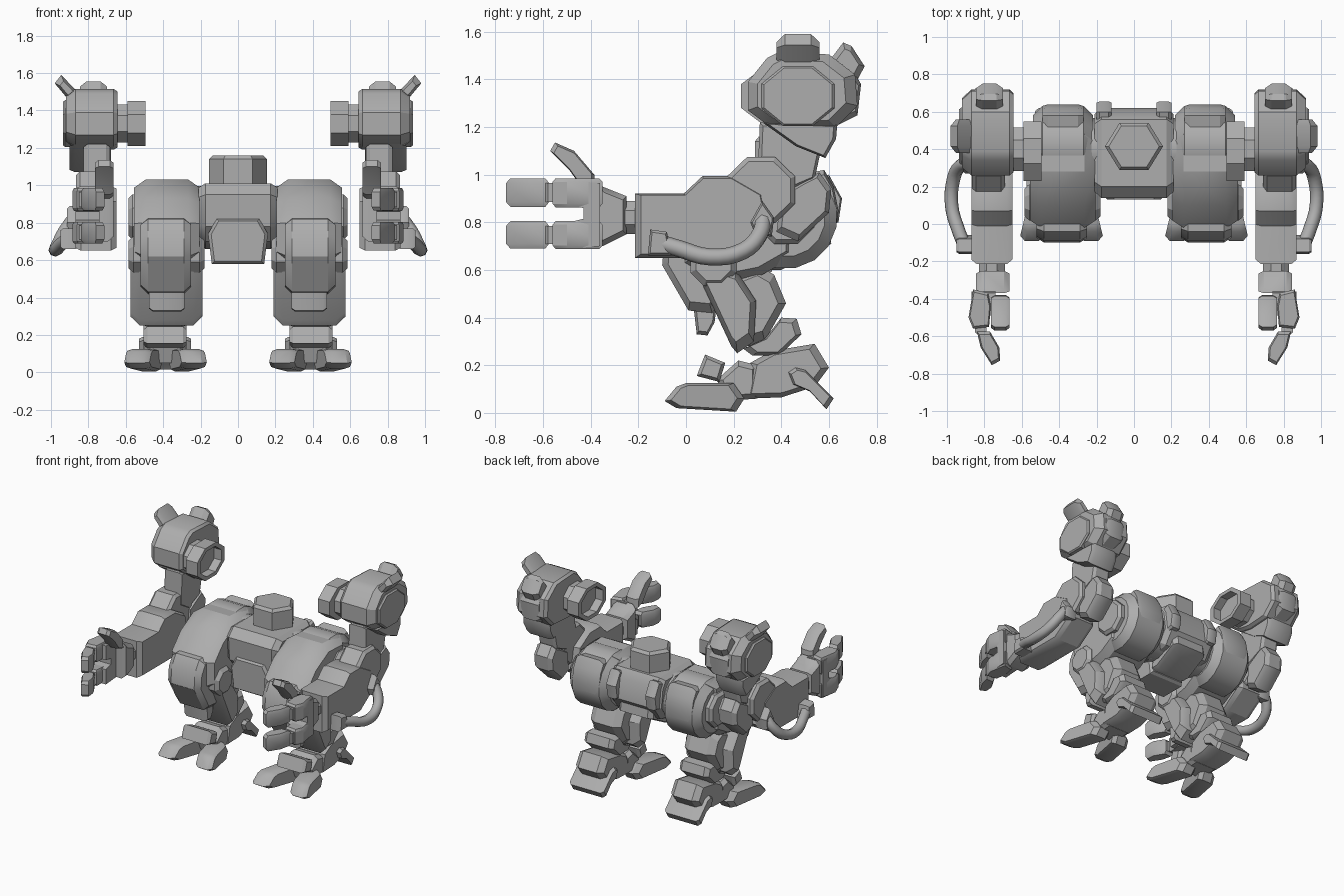
import bpy, bmesh, math
from mathutils import Vector

grey = bpy.data.materials.new("mid_grey")
grey.diffuse_color = (0.42, 0.42, 0.42, 1)


def finish(name, bm, mirror):
    bmesh.ops.recalc_face_normals(bm, faces=bm.faces)
    me = bpy.data.meshes.new(name)
    bm.to_mesh(me)
    bm.free()
    me.materials.append(grey)
    ob = bpy.data.objects.new(name, me)
    bpy.context.collection.objects.link(ob)
    if mirror:
        ob.modifiers.new("mirror", 'MIRROR')
    return ob


def prism(name, prof, a, b, axis='x', c=0.03, c2=None, mirror=True, shear=0.0):
    """Extrude a profile along an axis, with chamfered end caps (c at a, c2 at b)."""
    c2 = c if c2 is None else c2
    n = len(prof)
    cu, cv = sum(p[0] for p in prof) / n, sum(p[1] for p in prof) / n
    r = max(math.hypot(p[0] - cu, p[1] - cv) for p in prof)
    rings = [(a, 1)] if c == 0 else [(a, 1 - c / r), (a + c, 1)]
    rings += [(b, 1)] if c2 == 0 else [(b - c2, 1), (b, 1 - c2 / r)]
    bm = bmesh.new()
    rows = []
    for w, s in rings:
        row = []
        for u, v in prof:
            u, v = cu + (u - cu) * s, cv + (v - cv) * s
            co = {'x': (w, u, v), 'y': (u, w, v), 'z': (u, v, w)}[axis]
            row.append(bm.verts.new((co[0] + shear * (co[1] - 0.2), co[1], co[2])))
        rows.append(row)
    for r0, r1 in zip(rows, rows[1:]):
        for i in range(n):
            j = (i + 1) % n
            bm.faces.new((r0[i], r0[j], r1[j], r1[i]))
    bm.faces.new(rows[0])
    bm.faces.new(rows[-1])
    return finish(name, bm, mirror)


def ngon(u, v, ru, rv, n, turn=0.5):
    return [(u + ru * math.cos(math.tau * (i + turn) / n),
             v + rv * math.sin(math.tau * (i + turn) / n)) for i in range(n)]


def box(u0, u1, v0, v1):
    return [(u0, v0), (u1, v0), (u1, v1), (u0, v1)]


def tube_ring(name, c, ry, rz, x0, x1, wall, depth, n=8):
    """Open socket: outer wall, rim and recessed floor, opening toward x0."""
    bm = bmesh.new()
    rows = []
    for x, k in ((x1, 1), (x0, 1), (x0, 1 - wall), (x0 + depth, 1 - wall)):
        rows.append([bm.verts.new((x, u, v)) for u, v in ngon(c[0], c[1], ry * k, rz * k, n)])
    for r0, r1 in zip(rows, rows[1:]):
        for i in range(n):
            bm.faces.new((r0[i], r0[(i + 1) % n], r1[(i + 1) % n], r1[i]))
    bm.faces.new(rows[0])
    bm.faces.new(rows[-1])
    return finish(name, bm, True)


# Pelvis
prism("pelvis", [(.14, .95), (.20, 1.01), (.56, 1.01), (.60, .95), (.62, .80), (.55, .70),
                 (.38, .66), (.22, .70), (.15, .78)], -.21, .21, c=.035, mirror=False)
prism("pelvis_axle", ngon(.40, .83, .17, .17, 16), -.28, .28, c=0, mirror=False)
prism("pelvis_front_plate", [(-.16, .74), (-.115, .82), (.115, .82), (.16, .74), (.14, .58), (-.14, .58)],
      .13, .36, axis='y', c=.02, mirror=False)
prism("pelvis_rear_plate", [(.34, .60), (.40, .60), (.61, .71), (.60, .78), (.36, .72)], -.14, .14, mirror=False)
prism("waist_post", ngon(.0, .415, .155, .145, 6, 0), .99, 1.16, axis='z', c=0, c2=.02, mirror=False)
prism("rear_tab", [(.54, .98), (.60, 1.0), (.655, .90), (.64, .80), (.57, .78)], .12, .20, c=.015)

# Hips and thighs
prism("hip_barrel", ngon(.42, .82, .215, .215, 16), .22, .54, c=.05)
prism("hip_side_disc", ngon(.42, .83, .13, .13, 8), .52, .585, c=.02)
prism("hip_rear_cover", [(.48, 1.0), (.58, 1.02), (.62, .95), (.64, .85), (.63, .78), (.50, .68)], .27, .49)
prism("thigh", [(.48, 1.02), (.28, 1.03), (.10, .93), (-.02, .80), (-.02, .62), (.12, .54), (.32, .58),
                (.46, .66)], .205, .555, c=.06)
prism("knee_pad", [(.10, .83), (-.04, .82), (-.09, .74), (-.10, .62), (.01, .43), (.11, .42), (.20, .55),
                   (.18, .74)], .25, .52, c=.04)
prism("knee_lower_tab", [(.03, .46), (.045, .33), (.09, .325), (.12, .38), (.13, .46)], .285, .475, c=.02)
prism("knee_axle", ngon(.115, .63, .105, .105, 8), .18, .585, c=.025)

# Lower legs
prism("shin", [(.05, .58), (.19, .28), (.215, .25), (.285, .30), (.295, .47), (.21, .60), (.12, .63)],
      .19, .575, c=.05)
prism("calf", [(.20, .58), (.30, .62), (.37, .58), (.42, .46), (.33, .30), (.26, .28), (.20, .40)],
      .26, .51, c=.05)
prism("ankle", [(.24, .27), (.28, .24), (.39, .24), (.485, .33), (.465, .395), (.40, .40), (.33, .31)],
      .27, .51, c=.03)

# Feet
prism("foot_heel", [(.27, .21), (.36, .26), (.54, .29), (.60, .19), (.54, .11), (.40, .065), (.24, .06)],
      .275, .505, c=.04)
prism("heel_spur", [(.43, .17), (.46, .19), (.50, .18), (.62, .06), (.59, .015), (.52, .09), (.45, .12)],
      .25, .53, c=.02)
prism("foot_bridge", [(.13, .14), (.22, .22), (.30, .20), (.30, .06), (.16, .05)], .28, .50, c=.03)
prism("toe_flap", [(.045, .155), (.08, .245), (.165, .21), (.14, .13)], .275, .505, c=.02)
toe = [(-.09, .05), (-.04, .11), (.0, .125), (.20, .125), (.245, .06), (.21, .005), (-.04, .02)]
prism("toe_inner", toe, .23, .365, c=.03, shear=.24)
prism("toe_outer", toe, .41, .545, c=.03, shear=-.24)

# Shoulders
prism("shoulder", [(.26, 1.39), (.34, 1.49), (.39, 1.515), (.60, 1.505), (.71, 1.42), (.72, 1.29),
                   (.63, 1.20), (.45, 1.19), (.34, 1.21), (.26, 1.27)], .645, .92, c=.02, c2=.05)
prism("shoulder_lower", [(.32, 1.22), (.635, 1.21), (.63, 1.15), (.585, 1.07), (.46, 1.12)], .68, .90, c=.03)
prism("shoulder_side_plate", ngon(.47, 1.33, .165, .135, 8), .88, .935, c=.01)
prism("shoulder_fin", [(.85, 1.49), (.90, 1.45), (.98, 1.545), (.945, 1.59)], .38, .56, axis='y', c=.035)
prism("shoulder_knob", [(.58, 1.45), (.66, 1.555), (.695, 1.54), (.75, 1.455), (.71, 1.38)], .70, .845, c=.035)
prism("shoulder_rear_block", [(.60, 1.46), (.70, 1.44), (.735, 1.38), (.72, 1.25), (.62, 1.20)], .70, .85, c=.03)
tube_ring("shoulder_socket", (.39, 1.33), .172, .13, .495, .59, .22, .06)
prism("shoulder_neck", ngon(.40, 1.33, .125, .11, 8), .57, .67, c=0)

# Upper arms and elbows
prism("upper_arm", [(.31, 1.22), (.30, .98), (.40, .92), (.54, .98), (.57, 1.12), (.52, 1.22)], .685, .825, c=.02)
prism("elbow_disc", ngon(.315, .935, .155, .15, 8), .69, .865, c=.02)
prism("elbow_guard", [(.40, .92), (.50, .98), (.56, 1.01), (.61, .94), (.60, .84), (.47, .72), (.38, .76)],
      .68, .83, c=.03)
prism("elbow_hose_mount", [(.27, .80), (.32, .89), (.37, .82), (.36, .74), (.29, .75)], .82, .915, c=.015)

# Forearms
prism("forearm", [(-.215, .92), (-.01, .92), (.07, .995), (.20, .995), (.33, .92), (.36, .76), (.20, .65),
                  (-.215, .65)], .65, .87, c=.03)
prism("hose_socket", [(-.16, .66), (-.15, .77), (-.08, .76), (-.06, .66)], .85, .95, c=.015)

# Hose swinging outward beside each forearm
path = [(.90, -.13, .72), (.94, -.03, .69), (.975, .10, .655), (.965, .24, .68), (.93, .31, .75), (.88, .325, .82)]
cu = bpy.data.curves.new("hose", 'CURVE')
cu.dimensions = '3D'
cu.bevel_depth, cu.bevel_resolution, cu.resolution_u = .036, 2, 4
cu.use_fill_caps = True
sp = cu.splines.new('BEZIER')
sp.bezier_points.add(len(path) - 1)
for p, co in zip(sp.bezier_points, path):
    p.co = Vector(co)
    p.handle_left_type = p.handle_right_type = 'AUTO'
cu.materials.append(grey)
hose = bpy.data.objects.new("hose", cu)
bpy.context.collection.objects.link(hose)
hose.modifiers.new("mirror", 'MIRROR')

# Hands
prism("wrist", ngon(.76, .82, .075, .075, 8), -.28, -.20, axis='y', c=0)
prism("palm", [(-.37, .97), (-.35, .95), (-.25, .91), (-.25, .75), (-.35, .70), (-.37, .70)], .665, .845, c=.03)
prism("knuckle_block", [(-.49, .975), (-.36, .965), (-.36, .70), (-.49, .69), (-.49, .80), (-.43, .815),
                        (-.43, .86), (-.49, .87)], .74, .87, c=0)
for tag, z0, z1 in (("upper", .865, .985), ("lower", .69, .805)):
    prism(tag + "_finger_base", [(.78, -.37), (.86, -.35), (.885, -.50), (.86, -.56), (.775, -.55), (.765, -.44)],
          z0 - .002, z1, axis='z', c=.015)
    prism(tag + "_finger_tip", [(.77, -.575), (.84, -.575), (.82, -.66), (.76, -.755), (.715, -.73), (.72, -.66)],
          z0, z1, axis='z', c=.02)
    prism(tag + "_finger_joint", ngon(.82, -.56, .035, .04, 6), z0 + .02, z1 - .02, axis='z', c=0)
prism("thumb", [(-.57, 1.10), (-.55, 1.135), (-.47, 1.10), (-.385, 1.0), (-.38, .93), (-.44, .95),
                (-.49, 1.02)], .665, .765, c=.02)

# Soft curves, crisp edges
for ob in bpy.context.scene.objects:
    ob.select_set(ob.type == 'MESH')
    if ob.type == 'MESH':
        bpy.context.view_layer.objects.active = ob
bpy.ops.object.shade_smooth_by_angle(angle=math.radians(30))
